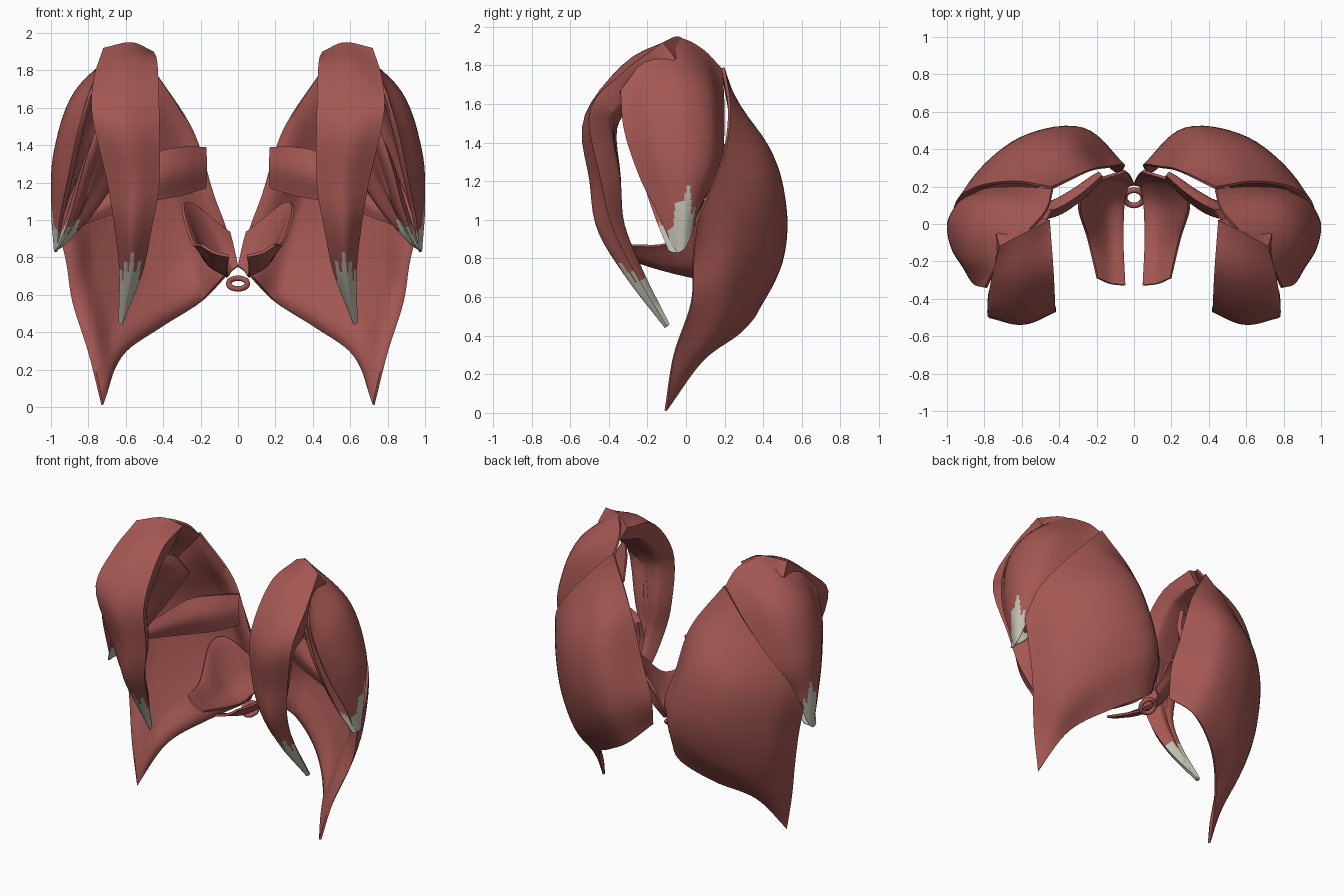
import bpy, bmesh, math
from mathutils import Vector

if "Cube" in bpy.data.objects:
    bpy.data.objects.remove(bpy.data.objects["Cube"])

N = 28


def material(name, col):
    m = bpy.data.materials.new(name)
    m.diffuse_color = col
    m.use_nodes = True
    m.node_tree.nodes["Principled BSDF"].inputs["Base Color"].default_value = m.diffuse_color
    return m


RED = material("muscle_red", (0.37, 0.095, 0.085, 1))
GREY = material("tendon_grey", (0.52, 0.52, 0.44, 1))


def spline(p, t):
    # Catmull-Rom through all points, t in 0..1
    s = t * (len(p) - 1)
    i = min(int(s), len(p) - 2)
    f = s - i
    b, c = p[i], p[i + 1]
    a = p[i - 1] if i else b * 2 - c
    d = p[i + 2] if i + 2 < len(p) else c * 2 - b
    return 0.5 * (2 * b + (c - a) * f + (2 * a - 5 * b + 4 * c - d) * f ** 2
                  + (3 * b - a - 3 * c + d) * f ** 3)


def finish(ob, angle=50):
    bpy.ops.object.select_all(action='DESELECT')
    ob.select_set(True)
    bpy.context.view_layer.objects.active = ob
    bpy.ops.object.shade_smooth_by_angle(angle=math.radians(angle))


def sheet(name, rows, thick, edge=0.12, tip=0.0, tendon=None, centre=(0.5, 0, 1.1)):
    """Closed curved slab: rows of control points, thickened towards centre."""
    rows = [[Vector(p) for p in r] for r in rows]

    def at(u, v):
        return spline([spline(r, u) for r in rows], v)

    pts = [[at(i / N, j / N) for i in range(N + 1)] for j in range(N + 1)]

    def normal(i, j):
        i0, i1, j0, j1 = max(i - 1, 0), min(i + 1, N), max(j - 1, 0), min(j + 1, N)
        return (pts[j][i1] - pts[j][i0]).cross(pts[j1][i] - pts[j0][i]).normalized()

    m = N // 2
    sign = 1 if normal(m, m).dot(pts[m][m] - Vector(centre)) > 0 else -1
    bm = bmesh.new()
    out, inn = [], []
    for j in range(N + 1):
        for i in range(N + 1):
            u, v = i / N, j / N
            bump = math.sqrt(max(0, math.sin(math.pi * u) * math.sin(math.pi * v)))
            t = thick * (edge + (1 - edge) * bump) * (1 - tip * v ** 3)
            out.append(bm.verts.new(pts[j][i]))
            inn.append(bm.verts.new(pts[j][i] - normal(i, j) * sign * t))
    w = N + 1
    for j in range(N):
        for i in range(N):
            k = j * w + i
            grey = tendon is not None and tendon((i + .5) / N, (j + .5) / N)
            for g in (out, inn):
                f = bm.faces.new((g[k], g[k + 1], g[k + w + 1], g[k + w]))
                f.material_index = int(grey)
    # rim between the two surfaces
    rim = (list(range(N)) + [j * w + N for j in range(N)]
           + [N * w + i for i in range(N, 0, -1)] + [j * w for j in range(N, 0, -1)])
    for a, b in zip(rim, rim[1:] + rim[:1]):
        f = bm.faces.new((out[a], out[b], inn[b], inn[a]))
        f.material_index = int(tendon is not None and a // w > 0.85 * N)
    bmesh.ops.recalc_face_normals(bm, faces=bm.faces)
    me = bpy.data.meshes.new(name)
    bm.to_mesh(me)
    bm.free()
    me.materials.append(RED)
    me.materials.append(GREY)
    ob = bpy.data.objects.new(name, me)
    bpy.context.collection.objects.link(ob)
    finish(ob)
    ob.modifiers.new("Mirror", 'MIRROR').use_mirror_merge = False
    return ob


def jagged(start, slope):
    # tendon area with a toothed, pointed upper border
    return lambda u, v: v > start + slope * abs(2 * u - 1) + 0.03 * math.sin(u * 25)


# large rear muscle: rows run from the midline to the outer side, top to bottom
sheet("large_rear_muscle", [
    [(.44, .20, 1.79), (.63, .23, 1.59), (.81, .21, 1.38), (.93, .15, 1.2), (.975, .06, 1.0)],
    [(.24, .29, 1.48), (.42, .43, 1.38), (.66, .42, 1.2), (.86, .25, .98), (.92, .04, .78)],
    [(.13, .31, 1.14), (.32, .51, 1.1), (.58, .47, .92), (.81, .25, .7), (.885, .03, .56)],
    [(.05, .32, .90), (.25, .50, .82), (.5, .42, .65), (.73, .19, .42), (.80, -.06, .29)],
    [(.07, .27, .69), (.2, .38, .56), (.42, .29, .42), (.62, .09, .27), (.73, -.1, .01)],
], 0.13)

# side fan muscle: rows run rear to front, from the crest down to the tendon
sheet("side_fan_muscle", [
    [(.44, .19, 1.78), (.47, .08, 1.89), (.58, -.05, 1.94), (.72, -.2, 1.85), (.80, -.34, 1.67)],
    [(.64, .20, 1.53), (.78, .13, 1.66), (.86, -.02, 1.7), (.89, -.18, 1.62), (.86, -.32, 1.46)],
    [(.83, .18, 1.28), (.93, .12, 1.34), (.98, 0, 1.38), (.97, -.14, 1.34), (.91, -.24, 1.22)],
    [(.92, .08, 1.08), (.97, .05, 1.1), (1.0, 0, 1.1), (.99, -.07, 1.08), (.95, -.14, 1.02)],
    [(.97, .02, .9), (.98, 0, .86), (.985, -.02, .84), (.98, -.04, .83), (.97, -.06, .83)],
], 0.12, tip=0.7, tendon=jagged(.7, .2))

# deeper fan muscle
sheet("deep_fan_muscle", [
    [(.44, .08, 1.55), (.5, -.03, 1.7), (.62, -.17, 1.68), (.74, -.27, 1.55)],
    [(.60, .06, 1.3), (.72, -.04, 1.4), (.80, -.15, 1.38), (.82, -.25, 1.3)],
    [(.78, -.01, 1.03), (.86, -.04, 1.09), (.9, -.1, 1.08), (.89, -.17, 1.04)],
    [(.94, .0, .86), (.97, -.03, .84), (.98, -.06, .83), (.97, -.09, .84)],
], 0.09, tip=0.5, tendon=jagged(.74, .06))

# front strap muscle: rows run inner to outer, from the crest down to the tip
sheet("front_strap_muscle", [
    [(.45, .02, 1.9), (.57, -.04, 1.95), (.72, -.12, 1.92)],
    [(.43, -.25, 1.83), (.6, -.31, 1.82), (.77, -.33, 1.76)],
    [(.42, -.46, 1.54), (.6, -.53, 1.52), (.78, -.5, 1.56)],
    [(.42, -.44, 1.2), (.56, -.50, 1.2), (.70, -.44, 1.2)],
    [(.46, -.4, .96), (.57, -.46, .95), (.66, -.38, .96)],
    [(.51, -.28, .72), (.58, -.31, .7), (.635, -.26, .72)],
    [(.61, -.1, .46), (.62, -.11, .44), (.64, -.1, .45)],
], 0.18, edge=0.6, tip=0.8, tendon=jagged(.77, .08), centre=(.6, 0, 1.2))

# band from the midline out to the hip
sheet("hip_band_muscle", [
    [(.17, .26, 1.39), (.165, .24, 1.28), (.17, .26, 1.17)],
    [(.3, .15, 1.39), (.3, .11, 1.26), (.3, .15, 1.13)],
    [(.45, .07, 1.35), (.45, .03, 1.22), (.45, .07, 1.1)],
    [(.7, .03, 1.15), (.7, .01, 1.08), (.7, .03, 1.02)],
    [(.93, .0, .98), (.93, -.01, .95), (.93, 0, .93)],
], 0.09, edge=0.3, centre=(.5, .6, 1.2))

# pelvic floor: rows run inner to outer, from front to back
sheet("pelvic_floor", [
    [(.05, -.33, .80), (.13, -.32, .82), (.2, -.29, .86)],
    [(.06, -.1, .73), (.15, -.1, .76), (.25, -.08, .88)],
    [(.06, .1, .69), (.18, .1, .79), (.3, .1, 1.06)],
    [(.04, .2, .72), (.12, .24, .85), (.24, .22, 1.08)],
    [(.0, .22, .75), (.02, .26, .83), (.05, .29, .93)],
], 0.025, edge=0.6, centre=(0, 0, 1.2))

# ring at the midline
bpy.ops.mesh.primitive_torus_add(major_radius=.05, minor_radius=.015, major_segments=32,
                                 minor_segments=10, location=(0, .14, .66),
                                 rotation=(math.radians(35), 0, 0))
ring = bpy.context.object
ring.name = "midline_ring"
ring.data.materials.append(RED)
finish(ring)
